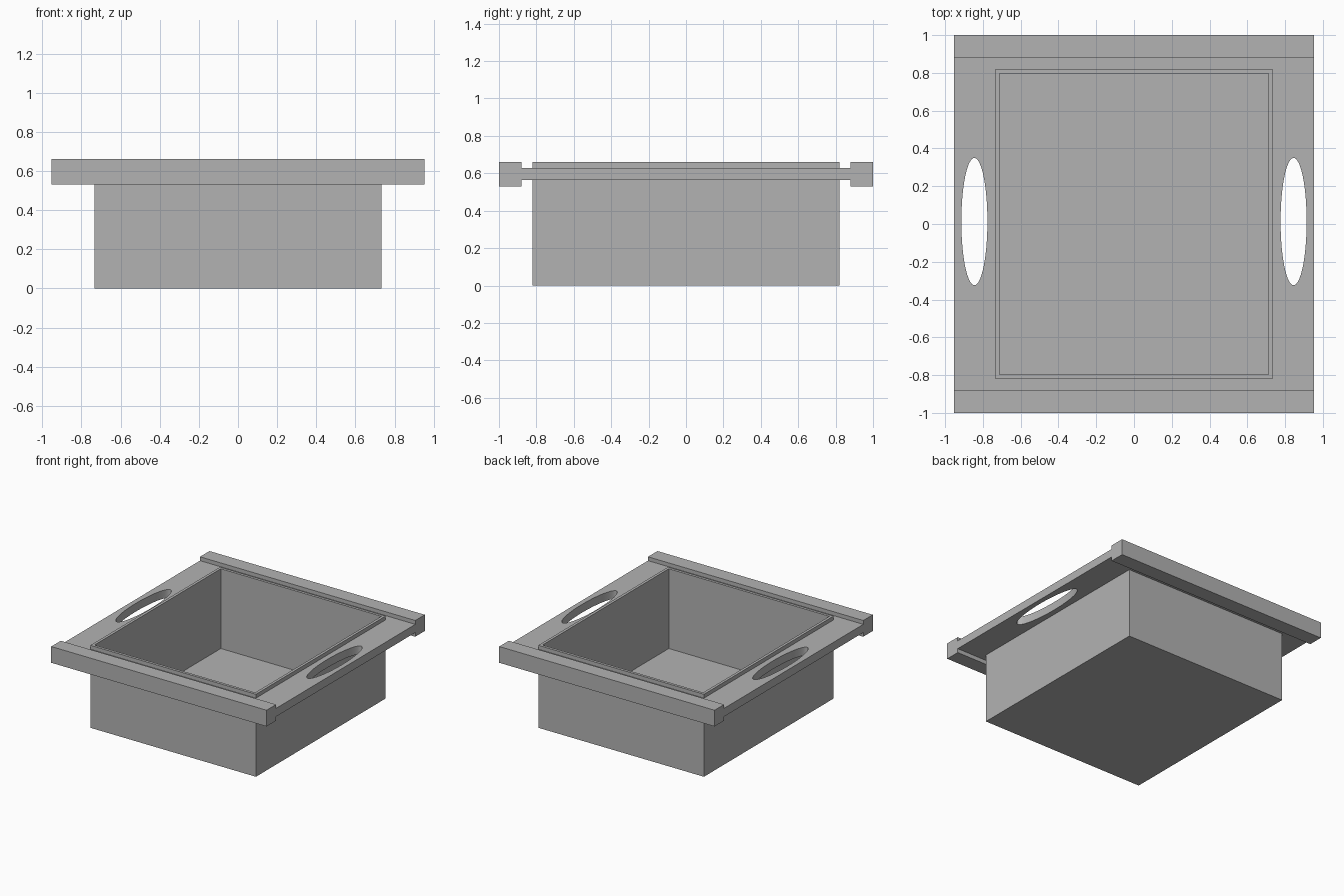
import bpy, bmesh, math

start = bpy.data.objects.get("Cube")
if start:
    bpy.data.objects.remove(start)

grey = bpy.data.materials.new("light_grey")
grey.use_nodes = True
colour = (0.45, 0.45, 0.45, 1)
grey.diffuse_color = colour
grey.node_tree.nodes["Principled BSDF"].inputs["Base Color"].default_value = colour

HALF_X = 0.953                      # half width of plate and rails
TRAY_X, TRAY_Y, TOP = 0.733, 0.82, 0.66
WALL = 0.022
RAIL_IN, RAIL_LOW = 0.88, 0.53
PLATE_LOW, PLATE_TOP = 0.563, 0.629


def add_object(name, mesh):
    obj = bpy.data.objects.new(name, mesh)
    bpy.context.collection.objects.link(obj)
    mesh.materials.clear()
    mesh.materials.append(grey)
    return obj


def box_bmesh(low, high):
    bm = bmesh.new()
    bmesh.ops.create_cube(bm, size=1)
    for v in bm.verts:
        v.co = [(a + b) / 2 + c * (b - a) for a, b, c in zip(low, high, v.co)]
    return bm


def finish(name, bm):
    mesh = bpy.data.meshes.new(name)
    bm.normal_update()
    bm.to_mesh(mesh)
    bm.free()
    return add_object(name, mesh)


# Open tray: inset the top face, then sink it to the floor
bm = box_bmesh((-TRAY_X, -TRAY_Y, 0), (TRAY_X, TRAY_Y, TOP))
bm.normal_update()
top = max(bm.faces, key=lambda f: f.calc_center_median().z)
bmesh.ops.inset_region(bm, faces=[top], thickness=WALL, use_even_offset=True)
inner = bmesh.ops.extrude_discrete_faces(bm, faces=[top])["faces"][0]
for v in inner.verts:
    v.co.z = WALL
finish("tray", bm)

# Thick rails along the front and back
for name, low, high in (("front_rail", -1, -RAIL_IN), ("back_rail", RAIL_IN, 1)):
    finish(name, box_bmesh((-HALF_X, low, RAIL_LOW), (HALF_X, high, TOP)))


# Thin plate: an outline with a tray opening and two oval hand holes
def rectangle(x, y):
    return [(-x, -y), (x, -y), (x, y), (-x, y)]


def oval(cx, cy, rx, ry, count=64):
    angles = [math.tau * i / count for i in range(count)]
    return [(cx + rx * math.cos(a), cy + ry * math.sin(a)) for a in angles]


outline = bpy.data.curves.new("plate_outline", "CURVE")
outline.dimensions = "2D"
outline.fill_mode = "BOTH"
outline.extrude = (PLATE_TOP - PLATE_LOW) / 2
loops = [rectangle(HALF_X, RAIL_IN), rectangle(TRAY_X, TRAY_Y)]
loops += [oval(side * 0.845, 0.013, 0.069, 0.337) for side in (-1, 1)]
for points in loops:
    spline = outline.splines.new("POLY")
    spline.points.add(len(points) - 1)
    for p, (x, y) in zip(spline.points, points):
        p.co = (x, y, 0, 1)
    spline.use_cyclic_u = True

helper = bpy.data.objects.new("plate_outline", outline)
bpy.context.collection.objects.link(helper)
graph = bpy.context.evaluated_depsgraph_get()
mesh = bpy.data.meshes.new_from_object(helper.evaluated_get(graph))
bpy.data.objects.remove(helper)

# Weld the plate's caps to its sides and make the normals consistent
bm = bmesh.new()
bm.from_mesh(mesh)
bmesh.ops.remove_doubles(bm, verts=bm.verts, dist=0.0001)
bmesh.ops.recalc_face_normals(bm, faces=bm.faces)
for f in bm.faces:
    f.smooth = False
bm.to_mesh(mesh)
bm.free()
plate = add_object("handle_plate", mesh)
plate.location.z = (PLATE_LOW + PLATE_TOP) / 2
bpy.context.view_layer.objects.active = plate
plate.select_set(True)
bpy.ops.object.shade_smooth_by_angle(angle=math.radians(30))
